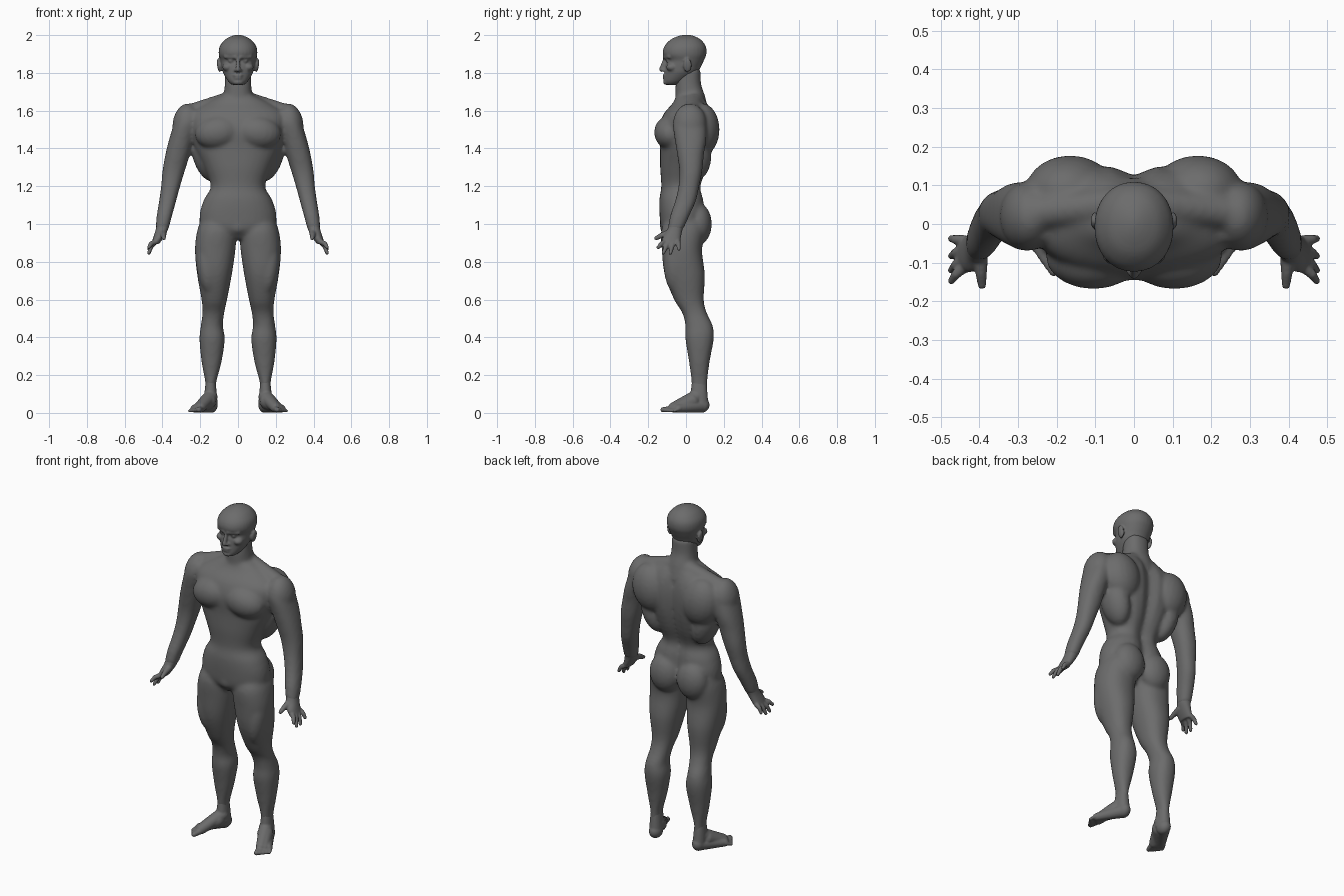
import bpy
import bmesh
import math
from mathutils import Matrix, Vector

cube = bpy.data.objects.get("Cube")
if cube:
    bpy.data.objects.remove(cube, do_unlink=True)

# One matte grey for the whole figure
grey = bpy.data.materials.new("matte grey")
grey.use_nodes = True
grey.diffuse_color = (.15, .15, .15, 1)
shader = grey.node_tree.nodes["Principled BSDF"]
shader.inputs["Base Color"].default_value = (.15, .15, .15, 1)
shader.inputs["Roughness"].default_value = .7


def refine(rows, steps=4):
    """Smoothly interpolate extra cross-sections between the given ones."""
    result = []
    last = len(rows) - 1
    for i in range(last):
        a, b, c, d = rows[max(i - 1, 0)], rows[i], rows[i + 1], rows[min(i + 2, last)]
        for s in range(steps):
            t = s / steps
            result.append([
                q + t * (r - p + t * (2 * p - 5 * q + 4 * r - w + t * (3 * (q - r) + w - p))) / 2
                for p, q, r, w in zip(a, b, c, d)])
    result.append(rows[-1])
    return result


def skin(bm, rings):
    """Join rings of points into a closed tube."""
    rings = [[bm.verts.new(point) for point in ring] for ring in rings]
    count = len(rings[0])
    for low, high in zip(rings, rings[1:]):
        for k in range(count):
            n = (k + 1) % count
            bm.faces.new((low[k], low[n], high[n], high[k]))
    bm.faces.new(rings[0][::-1])
    bm.faces.new(rings[-1])


def loft(bm, rows, power=.9, groove=0, segments=32):
    """Skin rounded sections given as height, x range, y range."""
    rings = []
    for z, x_low, x_high, y_low, y_high in refine(rows):
        mid = Vector(((x_low + x_high) / 2, (y_low + y_high) / 2, z))
        ring = []
        for k in range(segments):
            angle = math.tau * k / segments
            c, s = math.cos(angle), math.sin(angle)
            x = math.copysign(abs(c) ** power, c) * (x_high - x_low) / 2
            y = math.copysign(abs(s) ** power, s) * (y_high - y_low) / 2
            if y > 0:
                y -= groove * s * math.exp(-(x / .04) ** 2)
            ring.append(mid + Vector((x, y, 0)))
        rings.append(ring)
    skin(bm, rings)


def central(bm, rows, **options):
    """Loft sections that are symmetric about the middle plane."""
    loft(bm, [(z, -w, w, front, back) for z, w, front, back in rows], **options)


def capsule(bm, matrix, r_start, r_end, length, segments=16, bands=5):
    """Round-ended rod along local z; a sphere when the length is zero."""
    profile = []
    for i in range(2 * bands + 2):
        upper = i > bands
        angle = math.radians(86) * ((i - upper) / bands - 1)
        radius = r_end if upper else r_start
        profile.append((radius * math.cos(angle), radius * math.sin(angle) + length * upper))
    if not length:
        del profile[bands]
    turns = [math.tau * k / segments for k in range(segments)]
    skin(bm, [[matrix @ Vector((r * math.cos(a), r * math.sin(a), z)) for a in turns]
              for r, z in profile])


def ball(bm, centre, radii, tilt=0):
    place = Matrix.Translation(centre) @ Matrix.Rotation(tilt, 4, "Y")
    capsule(bm, place @ Matrix.Diagonal((*radii, 1)), 1, 1, 0, segments=20, bands=6)


def tube(bm, start, end, r_start, r_end):
    start, axis = Vector(start), Vector(end) - Vector(start)
    turn = axis.to_track_quat("Z", "Y").to_matrix().to_4x4()
    capsule(bm, Matrix.Translation(start) @ turn, r_start, r_end, axis.length)


def flip(bm):
    bmesh.ops.scale(bm, vec=(-1, 1, 1), verts=bm.verts)


def mirror(bm):
    """Add the opposite half."""
    copy = bmesh.ops.duplicate(bm, geom=bm.verts[:] + bm.edges[:] + bm.faces[:])["geom"]
    verts = [v for v in copy if isinstance(v, bmesh.types.BMVert)]
    bmesh.ops.scale(bm, vec=(-1, 1, 1), verts=verts)


def finish(bm, name, voxel, smoothing):
    """Fuse the volumes into one smooth skin."""
    bmesh.ops.recalc_face_normals(bm, faces=bm.faces)
    mesh = bpy.data.meshes.new(name)
    bm.to_mesh(mesh)
    mesh.materials.append(grey)
    obj = bpy.data.objects.new(name, mesh)
    bpy.context.collection.objects.link(obj)
    fuse = obj.modifiers.new("fuse", "REMESH")
    fuse.mode = "VOXEL"
    fuse.voxel_size = voxel
    fuse.use_smooth_shade = True
    soften = obj.modifiers.new("soften", "SMOOTH")
    soften.factor = .5
    soften.iterations = smoothing


# Body: legs
body = bmesh.new()
loft(body, [
    (1.02, .02, .195, -.11, .10), (.96, .008, .217, -.132, .10), (.86, .014, .228, -.128, .085),
    (.73, .033, .216, -.113, .10), (.60, .058, .193, -.063, .094), (.53, .073, .188, -.02, .11),
    (.46, .08, .197, -.003, .142), (.39, .07, .204, -.003, .147), (.27, .087, .193, .016, .125),
    (.15, .117, .172, .03, .112), (.07, .11, .178, .025, .115)])
ball(body, (.09, .065, 1), (.095, .072, .11))            # buttock
ball(body, (.13, .025, .53), (.04, .04, .05))            # kneecap
ball(body, (.165, -.05, .78), (.055, .068, .15), .1)     # outer thigh

# Body: arms
loft(body, [
    (1.6, .2, .3, -.045, .09), (1.54, .21, .335, -.07, .105), (1.45, .232, .364, -.06, .108),
    (1.37, .254, .384, -.047, .095), (1.28, .282, .4, -.035, .086), (1.2, .306, .407, -.04, .07),
    (1.12, .328, .418, -.058, .052), (1.04, .35, .431, -.085, .016), (.97, .368, .436, -.097, -.015)])
ball(body, (.278, .02, 1.535), (.068, .088, .105), -.2)   # shoulder cap

# Body: chest, back and neck muscles
ball(body, (.105, -.083, 1.485), (.125, .086, .09), .15)  # chest
ball(body, (.165, .085, 1.5), (.115, .093, .14), .2)      # shoulder blade
ball(body, (.17, .045, 1.36), (.07, .09, .14), .3)        # flank
tube(body, (.05, .05, 1.655), (.25, .03, 1.59), .046, .046)
tube(body, (.055, .0, 1.8), (.02, -.03, 1.64), .016, .014)
mirror(body)

# Body: trunk and neck
central(body, [
    (.92, .1, -.09, .05), (.97, .19, -.13, .09), (1.05, .203, -.14, .105), (1.13, .18, -.141, .1),
    (1.2, .144, -.131, .088), (1.3, .18, -.137, .123), (1.4, .228, -.138, .147),
    (1.5, .255, -.145, .155), (1.58, .255, -.12, .145), (1.64, .17, -.07, .12),
    (1.68, .09, -.05, .09)], groove=.03)
central(body, [(1.6, .09, -.06, .12), (1.68, .076, -.056, .1), (1.74, .07, -.055, .08), (1.82, .068, -.045, .078)])
ball(body, (0, -.09, .985), (.05, .05, .045))
finish(body, "body", .01, 8)

# Head: paired features first, then skull and the middle of the face
head = bmesh.new()
ball(head, (.1, .008, 1.84), (.011, .023, .037), .15)     # ear
ball(head, (.036, -.092, 1.864), (.017, .014, .011))      # eye
tube(head, (.012, -.113, 1.884), (.065, -.088, 1.886), .011, .011)
ball(head, (.055, -.075, 1.83), (.028, .03, .022))        # cheekbone
ball(head, (.014, -.117, 1.813), (.009, .013, .008))      # nostril
mirror(head)
central(head, [
    (1.737, .03, -.108, -.04), (1.755, .052, -.116, .0), (1.8, .079, -.112, .06), (1.835, .087, -.11, .08),
    (1.866, .093, -.103, .095), (1.9, .102, -.123, .108), (1.94, .097, -.115, .105),
    (1.975, .07, -.083, .08), (1.994, .036, -.043, .045), (2.002, .008, -.01, .015)], power=.95)
tube(head, (0, -.111, 1.875), (0, -.13, 1.818), .009, .013)
ball(head, (0, -.114, 1.787), (.026, .011, .007))         # upper lip
ball(head, (0, -.112, 1.772), (.023, .011, .007))         # lower lip
ball(head, (0, -.103, 1.75), (.028, .018, .014))          # chin
finish(head, "head", .006, 3)

# Hands: wrist, palm, four fingers with one bend, thumb
hand = bmesh.new()
loft(hand, [(1, .364, .43, -.088, -.008), (.965, .373, .437, -.102, -.02),
            (.93, .392, .448, -.123, -.027), (.895, .417, .46, -.125, -.033)])
for base, tip, height in ((-.113, -.147, .876), (-.09, -.12, .847), (-.065, -.083, .845), (-.042, -.038, .867)):
    knuckle = (.44, base, .905)
    bend = (.46, (base + tip) / 2, (.915 + height) / 2)
    tube(hand, knuckle, bend, .014, .0125)
    tube(hand, bend, (.472, tip, height), .0125, .0095)
tube(hand, (.398, -.08, .955), (.395, -.128, .94), .021, .015)
tube(hand, (.395, -.128, .94), (.393, -.158, .925), .015, .011)

# Feet: ankle, heel, instep, outer edge, toes
foot = bmesh.new()
loft(foot, [(.17, .119, .17, .032, .107), (.11, .113, .177, .025, .113), (.05, .108, .18, .02, .118)])
ball(foot, (.143, .08, .042), (.036, .045, .042))
tube(foot, (.146, .055, .085), (.198, -.065, .029), .038, .028)
tube(foot, (.15, .07, .037), (.229, -.04, .023), .036, .022)
tube(foot, (.16, .03, .06), (.213, -.055, .026), .045, .025)
for i in range(5):
    x, y, r = .193 + .0125 * i, -.07 + .009 * i, .0165 - .0018 * i
    tube(foot, (x, y, .022), (x + .014, y - .052 + .005 * i, r), r, r * .85)

for part, voxel, name in ((hand, .005, "hand"), (foot, .0055, "foot")):
    finish(part, "left_" + name, voxel, 3)
    flip(part)
    finish(part, "right_" + name, voxel, 3)
